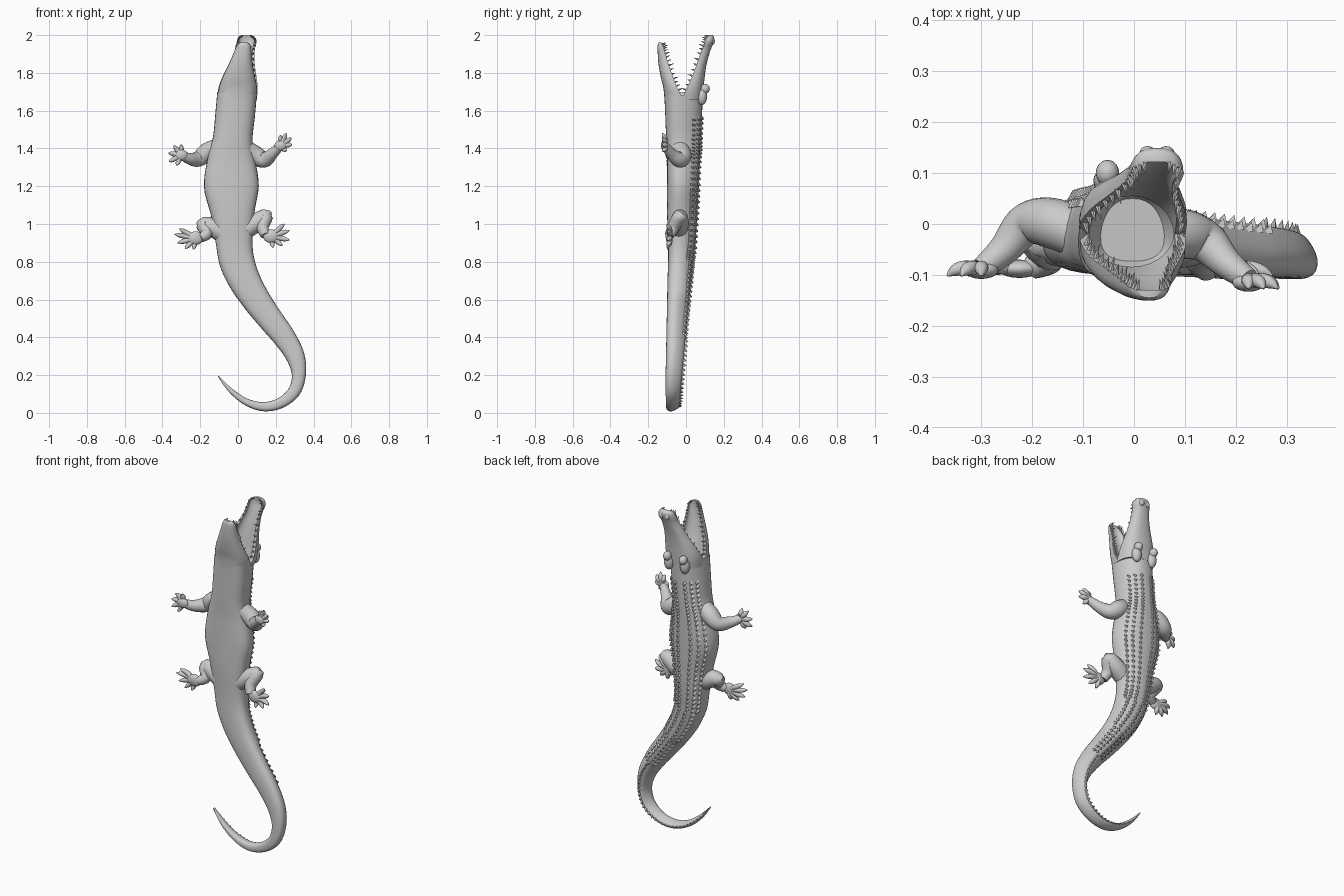
import bpy, bmesh, math
from mathutils import Vector, Matrix

cube = bpy.data.objects.get("Cube")
if cube:
    bpy.data.objects.remove(cube)

grey = bpy.data.materials.new("pale grey")
grey.use_nodes = True
grey.diffuse_color = (.6, .6, .6, 1)
grey.node_tree.nodes["Principled BSDF"].inputs["Base Color"].default_value = (.6, .6, .6, 1)


def finish(name, bm, smooth=True):
    """Turn a bmesh into a named, shaded object."""
    bmesh.ops.recalc_face_normals(bm, faces=bm.faces)
    mesh = bpy.data.meshes.new(name)
    bm.to_mesh(mesh)
    bm.free()
    obj = bpy.data.objects.new(name, mesh)
    bpy.context.collection.objects.link(obj)
    mesh.materials.append(grey)
    if smooth:
        bpy.ops.object.select_all(action='DESELECT')
        obj.select_set(True)
        bpy.context.view_layer.objects.active = obj
        bpy.ops.object.shade_smooth_by_angle(angle=math.radians(50))
    return obj


def spline(rows, t):
    """Smooth interpolation through rows of values."""
    last = len(rows) - 1
    i = max(0, min(int(t), last - 1))
    f = t - i
    quad = zip(rows[max(i - 1, 0)], rows[i], rows[i + 1], rows[min(i + 2, last)])
    return [b + f * ((c - a) + f * (2*a - 5*b + 4*c - d + f * (3*(b - c) + d - a))) / 2
            for a, b, c, d in quad]


def loft(bm, rings):
    """Skin closed rings and cap both ends; returns the last cap."""
    loops = [[bm.verts.new(p) for p in ring] for ring in rings]
    for low, high in zip(loops, loops[1:]):
        n = len(low)
        for k in range(n):
            bm.faces.new((low[k], low[(k + 1) % n], high[(k + 1) % n], high[k]))
    bm.faces.new(loops[0])
    return bm.faces.new(loops[-1])


def power(v, p):
    return math.copysign(abs(v) ** p, v)


# Spine from tail tip to mouth corner: x, z, half width, belly y, back y
SPINE = [
    (-.105, .195, .003, -.085, -.07), (-.04, .12, .012, -.095, -.055),
    (.04, .06, .018, -.1, -.045), (.13, .033, .024, -.105, -.04),
    (.22, .05, .028, -.105, -.035), (.295, .11, .033, -.108, -.03),
    (.322, .2, .037, -.108, -.022), (.303, .3, .05, -.106, -.012),
    (.245, .4, .06, -.104, -.002), (.168, .5, .068, -.102, .008),
    (.095, .6, .076, -.1, .018), (.035, .7, .085, -.098, .028),
    (-.005, .8, .093, -.095, .038), (-.02, .9, .097, -.095, .05),
    (-.028, 1.05, .115, -.1, .06), (-.035, 1.2, .145, -.1, .068),
    (-.035, 1.35, .125, -.1, .075), (-.028, 1.45, .105, -.105, .08),
    (-.015, 1.58, .105, -.11, .085), (-.005, 1.69, .105, -.115, .09)]
END = len(SPINE) - 1


def skin(t, a):
    """Point on the body at spine position t and section angle a."""
    x, z, w, belly, back = spline(SPINE, t)
    p, q = spline(SPINE, max(t - .05, 0)), spline(SPINE, min(t + .05, END))
    along = Vector((q[0] - p[0], 0, q[1] - p[1])).normalized()
    side = Vector((along.z, 0, -along.x))
    s, c = math.sin(a), math.cos(a)
    mid = belly + .42 * (back - belly)
    y = mid + (power(s, .85) * (back - mid) if s > 0 else power(s, .7) * (mid - belly))
    narrow = 1 - max(s, 0) * (.4 if t < 10 else .15)
    return Vector((x, y, z)) + side * w * power(c, .8) * narrow, along, side


# Body and tail, with the throat sunk into the front end
bm = bmesh.new()
steps = END * 5
cap = loft(bm, [[skin(END * i / steps, math.tau * k / 32)[0] for k in range(32)]
                for i in range(steps + 1)])
bmesh.ops.inset_region(bm, faces=[cap], thickness=.012)
bmesh.ops.translate(bm, verts=cap.verts, vec=(0, 0, -.08))
bmesh.ops.scale(bm, verts=cap.verts, vec=(.6, .6, 1),
                space=Matrix.Translation((0, .01, 0)))
finish("body_and_tail", bm)


# Back armour: rows of backward-leaning keels
def keel(bm, t, a, height, length, width):
    p, along, side = skin(t, a)
    mid = skin(t, math.pi / 2)[0]
    out = (Vector((0, 1, 0)) + (p - mid) * 2.5).normalized()
    p = p - out * .006
    base = [bm.verts.new(p + along * length * i + side * width * j)
            for i, j in ((1, 0), (0, 1), (-1, 0), (0, -1))]
    tip = bm.verts.new(p + out * (height + .006) - along * length * .6)
    for k in range(4):
        bm.faces.new((base[k], base[(k + 1) % 4], tip))


bm = bmesh.new()
t = .6
while t < END - 1:
    w = spline(SPINE, t)[2]
    size = min(.018, w * .6)
    if t < 8:
        keel(bm, t, math.pi / 2, size, size, size * .45)
    else:
        spread = min(1, (t - 8) / 4)
        for angle in (14, 36, 56) if t > 12 else (10 + 28 * (1 - spread) * .2, 40):
            for sign in (-1, 1):
                keel(bm, t, math.pi / 2 + sign * math.radians(angle), .013, .018, .014)
    t += .25 if t < 13 else .2
finish("back_armour", bm, False)


# Jaws: x, z, lip y, outer y, half width
UPPER = [(-.005, 1.66, -.025, .089, .105), (0, 1.72, .005, .094, .104),
         (.008, 1.78, .032, .099, .09), (.02, 1.85, .058, .11, .068),
         (.035, 1.92, .083, .13, .052), (.045, 1.965, .1, .148, .052),
         (.045, 1.99, .112, .148, .042), (.045, 2, .122, .138, .02)]
LOWER = [(-.005, 1.66, -.015, -.114, .105), (0, 1.72, -.045, -.12, .101),
         (.005, 1.78, -.07, -.134, .085), (.015, 1.85, -.093, -.146, .062),
         (.025, 1.91, -.112, -.15, .046), (.03, 1.945, -.122, -.15, .036),
         (.03, 1.96, -.13, -.145, .02)]


def jaw(name, rows):
    bm = bmesh.new()
    last = len(rows) - 1
    rings = []
    for i in range(last * 5 + 1):
        x, z, lip, outer, w = spline(rows, i / 5)
        hollow = .7 * (1 - (i / 5 / last) ** 4)
        arc = [math.pi * k / 14 for k in range(15)]
        ring = [(x + w * power(math.cos(a), .8), lip + (outer - lip) * math.sin(a) ** .8, z)
                for a in arc]
        ring += [(x + .8 * w * math.cos(a), lip + (outer - lip) * hollow * math.sin(a), z)
                 for a in reversed(arc)]
        rings.append(ring)
    loft(bm, rings)
    finish(name, bm)
    # Teeth along both lips and around the tip
    bm = bmesh.new()
    facing = -1 if rows is UPPER else 1
    for i in range(15):
        t = .9 + (last - 1.3) * i / 14
        x, z, lip, outer, w = spline(rows, t)
        length = .022 if i % 3 else .032
        for sign in (-1, 1):
            place = Vector((x + sign * w * .88, lip + facing * length * .4, z))
            aim = Vector((-sign * .25, facing, .35))
            turn = aim.to_track_quat('Z', 'Y').to_matrix().to_4x4()
            bmesh.ops.create_cone(bm, cap_ends=True, segments=6, radius1=.0065, radius2=.0005,
                                  depth=length, matrix=Matrix.Translation(place) @ turn)
    finish(name + "_teeth", bm)


jaw("upper_jaw", UPPER)
jaw("lower_jaw", LOWER)


def ball(name, place, size):
    bm = bmesh.new()
    bmesh.ops.create_uvsphere(bm, u_segments=20, v_segments=12, radius=1,
                              matrix=Matrix.Translation(place) @ Matrix.Diagonal((*size, 1)))
    return finish(name, bm)


# Eyes, brows and nostrils
for label, x in (("right", -.052), ("left", .052)):
    ball(label + "_eye", (x, .1, 1.715), (.023, .026, .026))
    ball(label + "_brow", (x, .085, 1.675), (.028, .026, .045))
    ball(label + "_nostril", (.045 + x * .35, .14, 1.968), (.016, .013, .018))


def limb(name, points):
    """Tapered tube through (x, y, z, radius) points."""
    bm = bmesh.new()
    rings = []
    last = len(points) - 1
    for i in range(last * 6 + 1):
        t = i / 6
        *p, r = spline(points, t)
        a, b = spline(points, max(t - .1, 0)), spline(points, min(t + .1, last))
        turn = (Vector(b[:3]) - Vector(a[:3])).to_track_quat('Z', 'Y')
        rings.append([Vector(p) + turn @ Vector((r * math.cos(k * math.pi / 8),
                                                 r * math.sin(k * math.pi / 8), 0))
                      for k in range(16)])
    loft(bm, rings)
    finish(name, bm)


def foot(name, centre, tips, size):
    """Flat palm with clawed toes fanning to the tips (x, z)."""
    x, y, z = centre
    ball(name + "_palm", centre, (size, .018, size * .85))
    for i, (tx, tz) in enumerate(tips):
        limb(f"{name}_toe_{i + 1}", [
            (x, y, z, .014), ((x + tx) / 2, y + .004, (z + tz) / 2, .014),
            (x + (tx - x) * .8, y - .002, z + (tz - z) * .8, .011), (tx, y - .012, tz, .002)])


# Front legs
limb("right_front_leg", [(-.09, -.03, 1.41, .045), (-.155, .0, 1.385, .05),
                         (-.21, .0, 1.345, .042), (-.255, -.05, 1.345, .031),
                         (-.3, -.088, 1.365, .022)])
foot("right_front_foot", (-.3, -.09, 1.365),
     [(-.3, 1.42), (-.34, 1.415), (-.367, 1.375), (-.365, 1.33), (-.325, 1.31)], .034)
limb("left_front_leg", [(.03, -.04, 1.41, .045), (.09, -.02, 1.365, .05),
                        (.14, -.035, 1.34, .042), (.18, -.075, 1.37, .031),
                        (.225, -.11, 1.415, .022)])
foot("left_front_foot", (.225, -.115, 1.415),
     [(.225, 1.47), (.255, 1.48), (.282, 1.455), (.285, 1.42), (.255, 1.385)], .032)

# Hind legs
limb("right_hind_leg", [(-.08, -.04, .95, .05), (-.14, -.035, .985, .05),
                        (-.185, -.035, .995, .038), (-.165, -.065, .95, .032),
                        (-.2, -.085, .925, .024)])
foot("right_hind_foot", (-.225, -.088, .925),
     [(-.31, .975), (-.335, .945), (-.32, .9), (-.28, .87), (-.235, .865)], .042)
limb("left_hind_leg", [(.04, -.04, .97, .05), (.1, -.035, 1.01, .05),
                       (.148, -.035, 1.04, .038), (.13, -.065, .985, .033),
                       (.145, -.088, .94, .026)])
foot("left_hind_foot", (.175, -.09, .935),
     [(.245, 1.0), (.272, .965), (.272, .915), (.235, .885), (.185, .875)], .042)
